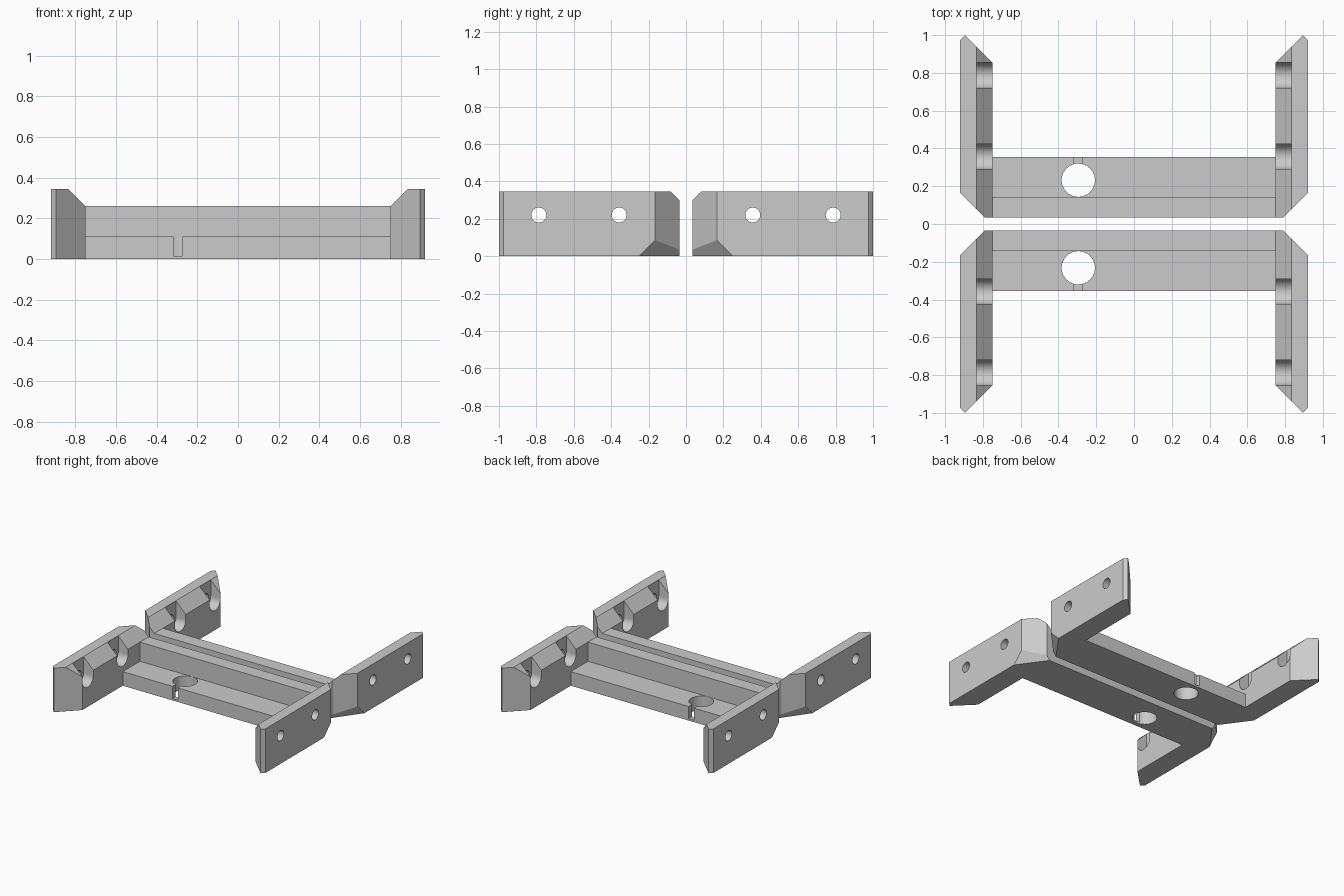
import bpy, bmesh, math
from mathutils import Vector

cube = bpy.data.objects.get("Cube")
if cube:
    bpy.data.objects.remove(cube, do_unlink=True)

grey = bpy.data.materials.new("plain grey")
grey.use_nodes = True
grey.diffuse_color = (0.6, 0.6, 0.6, 1)
grey.node_tree.nodes["Principled BSDF"].inputs["Base Color"].default_value = (0.6, 0.6, 0.6, 1)


def arc(cx, cy, r, start=0, sweep=360, n=64):
    count = n if sweep == 360 else n + 1
    angles = [math.radians(start + sweep * i / n) for i in range(count)]
    return [(cx + r * math.cos(a), cy + r * math.sin(a)) for a in angles]


def prism(name, profile, lo, hi, axis, cuts=()):
    """Extrude a profile along x (points are y, z) or z (points are x, y), then trim by planes."""
    place = (lambda p, d: (d, *p)) if axis == "x" else (lambda p, d: (*p, d))
    bm = bmesh.new()
    face = bm.faces.new([bm.verts.new(place(p, lo)) for p in profile])
    new = bmesh.ops.extrude_face_region(bm, geom=[face])["geom"]
    shift = Vector(place((0, 0), hi - lo))
    bmesh.ops.translate(bm, vec=shift, verts=[g for g in new if isinstance(g, bmesh.types.BMVert)])
    for point, normal in cuts:
        res = bmesh.ops.bisect_plane(bm, geom=bm.verts[:] + bm.edges[:] + bm.faces[:],
                                     plane_co=point, plane_no=normal, clear_outer=True)
        rim = [g for g in res["geom_cut"] if isinstance(g, bmesh.types.BMEdge)]
        bmesh.ops.edgeloop_fill(bm, edges=rim)
    bmesh.ops.recalc_face_normals(bm, faces=bm.faces[:])
    mesh = bpy.data.meshes.new(name)
    bm.to_mesh(mesh)
    bm.free()
    mesh.materials.append(grey)
    obj = bpy.data.objects.new(name, mesh)
    bpy.context.collection.objects.link(obj)
    return obj


def apply(obj, mod):
    bpy.context.view_layer.objects.active = obj
    bpy.ops.object.modifier_apply(modifier=mod.name)


def combine(obj, other, operation):
    mod = obj.modifiers.new("combine", "BOOLEAN")
    mod.operation, mod.solver, mod.object = operation, "EXACT", other
    other.hide_render = True
    apply(obj, mod)
    bpy.data.objects.remove(other, do_unlink=True)


# Side arm: plan outline, trimmed along the inner top edge and under the corner
plan = [(0.75, 0.035), (0.79, 0.035), (0.92, 0.165), (0.92, 0.975), (0.895, 1.0), (0.75, 0.855)]
bracket = prism("back_bracket", plan, 0, 0.345, "z",
                cuts=[((0.75, 0.5, 0.26), (-1, 0, 1)),
                      ((0.92, 0.25, 0), (1.385, -1, -1))])

# Screw holes with open-topped recesses on the inside
for y in (0.357, 0.787):
    recess = arc(y, 0.22, 0.067, 180, 180, 32) + [(y + 0.067, 0.5), (y - 0.067, 0.5)]
    combine(bracket, prism("recess_cutter", recess, 0.6, 0.834, "x"), "DIFFERENCE")
    combine(bracket, prism("screw_cutter", arc(y, 0.22, 0.04), 0.7, 1.0, "x"), "DIFFERENCE")

# Matching arm on the other side
apply(bracket, bracket.modifiers.new("mirror", "MIRROR"))

# Stepped cross beam joining the arms
step = [(0.035, 0), (0.355, 0), (0.355, 0.11), (0.143, 0.11), (0.143, 0.26), (0.035, 0.26)]
combine(bracket, prism("cross_beam", step, -0.758, 0.758, "x"), "UNION")

# Round hole through the shelf, with a slot to its edge
hx, hy = -0.295, 0.232
combine(bracket, prism("hole_cutter", arc(hx, hy, 0.088), -0.2, 0.2, "z"), "DIFFERENCE")
slot = [(hx - 0.023, hy), (hx + 0.023, hy), (hx + 0.023, 0.5), (hx - 0.023, 0.5)]
combine(bracket, prism("slot_cutter", slot, 0.015, 0.2, "z"), "DIFFERENCE")

# Mirrored bracket at the front
front = bracket.copy()
front.data = bracket.data.copy()
front.name = "front_bracket"
bpy.context.collection.objects.link(front)
for v in front.data.vertices:
    v.co.y = -v.co.y
front.data.flip_normals()

# Smooth the round holes, keep the edges sharp
for obj in (bracket, front):
    bpy.ops.object.select_all(action="DESELECT")
    obj.select_set(True)
    bpy.context.view_layer.objects.active = obj
    bpy.ops.object.shade_smooth_by_angle(angle=math.radians(20))
